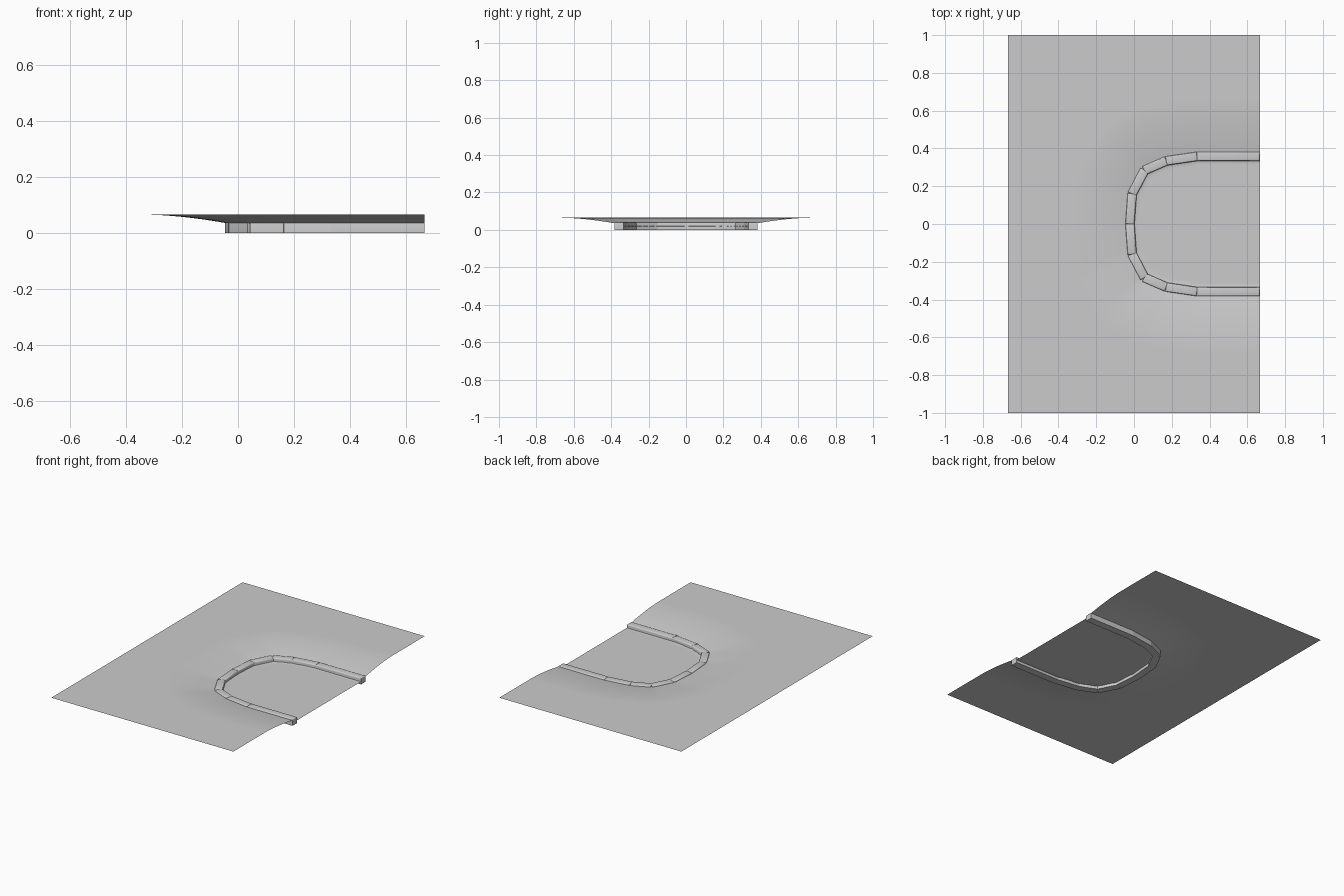
import bpy
import bmesh
from mathutils import Vector
from mathutils.geometry import intersect_point_line

cube = bpy.data.objects.get("Cube")
if cube:
    bpy.data.objects.remove(cube)

stone_grey = bpy.data.materials.new("plain_grey")
stone_grey.use_nodes = True
grey = (0.6, 0.6, 0.6, 1)
stone_grey.diffuse_color = grey
stone_grey.node_tree.nodes["Principled BSDF"].inputs["Base Color"].default_value = grey

# Joints between kerb stones along one half of the U, mirrored in y
HALF = [Vector(p) for p in ((-0.022, 0), (-0.01, 0.16), (0.055, 0.284),
                            (0.17, 0.334), (0.333, 0.358), (0.665, 0.358))]
BASIN, BANK, GROUND = 0.018, 0.031, 0.065
SLOPE_WIDTH, KERB = 0.31, 0.049


def finish(name, bm, angle):
    mesh = bpy.data.meshes.new(name)
    bm.to_mesh(mesh)
    bm.free()
    mesh.materials.append(stone_grey)
    obj = bpy.data.objects.new(name, mesh)
    bpy.context.collection.objects.link(obj)
    bpy.ops.object.select_all(action="DESELECT")
    obj.select_set(True)
    bpy.context.view_layer.objects.active = obj
    bpy.ops.object.shade_smooth_by_angle(angle=angle)
    return obj


def signed_distance(x, y):
    """Distance to the kerb line, negative inside the basin."""
    p = Vector((x, abs(y)))
    best, inside = 9.0, False
    for a, b in zip(HALF, HALF[1:]):
        hit, t = intersect_point_line(p, a, b)
        near = a.lerp(b, min(max(t, 0), 1))
        best = min(best, (p - near).length)
        if a.y <= p.y < b.y:
            inside = x > a.x + (b.x - a.x) * (p.y - a.y) / (b.y - a.y)
    return -best if inside else best


def ground_height(x, y):
    d = signed_distance(x, y)
    if d < 0:
        t = min(-d / (KERB / 2), 1)
        return BANK + (BASIN - BANK) * t
    t = min(d / SLOPE_WIDTH, 1)
    return BANK + (GROUND - BANK) * (1 - (1 - t) ** 1.7)


# Ground sheet sloping down to the basin
bm = bmesh.new()
bmesh.ops.create_grid(bm, x_segments=72, y_segments=108, size=1)
for v in bm.verts:
    v.co.x *= 0.6665
    v.co.z = ground_height(v.co.x, v.co.y)
finish("ground", bm, 1.0)


# Kerb stones: chamfered blocks laid between the joints
def kerb_stone(name, a, b):
    along = b - a
    length = along.length + 0.004
    side = Vector((-along.y, along.x)).normalized()
    mid = (a + b) / 2
    direction = along.normalized()
    bm = bmesh.new()
    bmesh.ops.create_cube(bm, size=1)
    for v in bm.verts:
        v.co = Vector((v.co.x * length, v.co.y * KERB, (v.co.z + 0.5) * 0.042))
    top = [e for e in bm.edges if all(v.co.z > 0.02 for v in e.verts)]
    bmesh.ops.bevel(bm, geom=top, offset=0.009, segments=3, profile=0.5,
                    affect="EDGES")
    for v in bm.verts:
        flat = mid + direction * v.co.x + side * v.co.y
        v.co.x, v.co.y = flat
    bmesh.ops.recalc_face_normals(bm, faces=bm.faces)
    finish(name, bm, 0.7)


for label, sign in (("back", 1), ("front", -1)):
    joints = [Vector((p.x, p.y * sign)) for p in HALF]
    for i, (a, b) in enumerate(zip(joints, joints[1:]), 1):
        kerb_stone(f"{label}_kerb_stone_{i}", a, b)
